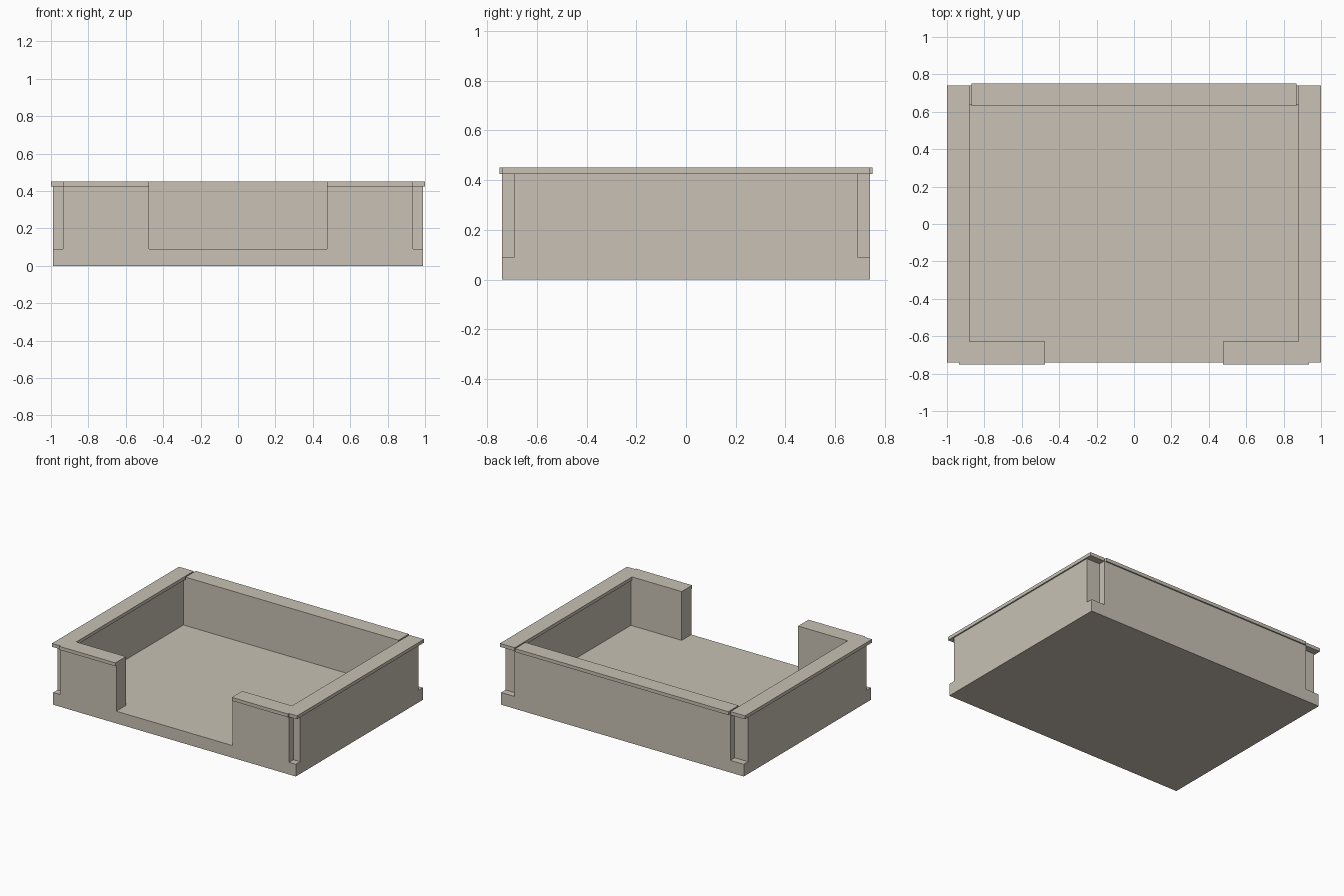
import bpy, bmesh

if "Cube" in bpy.data.objects:
    bpy.data.objects.remove(bpy.data.objects["Cube"])

stone = bpy.data.materials.new("warm_beige")
stone.diffuse_color = (0.58, 0.535, 0.46, 1)
stone.use_nodes = True
stone.node_tree.nodes["Principled BSDF"].inputs["Base Color"].default_value = stone.diffuse_color


def slab(name, outline, z0, z1):
    """Extrude a flat outline between two heights."""
    bm = bmesh.new()
    face = bm.faces.new([bm.verts.new((x, y, z0)) for x, y in outline])
    top = bmesh.ops.extrude_face_region(bm, geom=[face])["geom"]
    bmesh.ops.translate(bm, vec=(0, 0, z1 - z0),
                        verts=[v for v in top if isinstance(v, bmesh.types.BMVert)])
    bmesh.ops.recalc_face_normals(bm, faces=bm.faces)
    mesh = bpy.data.meshes.new(name)
    bm.to_mesh(mesh)
    bm.free()
    mesh.materials.append(stone)
    obj = bpy.data.objects.new(name, mesh)
    bpy.context.collection.objects.link(obj)
    return obj


def rect(x0, x1, y0, y1):
    return [(x0, y0), (x1, y0), (x1, y1), (x0, y1)]


def mirrored(points):
    return [(-x, y) for x, y in reversed(points)]


FLOOR, RIM, TOP = 0.09, 0.425, 0.45

# Floor slab
slab("floor_slab", rect(-0.99, 0.99, -0.74, 0.74), 0, FLOOR)

# U-shaped wall with open front and recessed corners
outer = [(0.475, -0.74), (0.935, -0.74), (0.935, -0.69), (0.99, -0.69),
         (0.99, 0.69), (0.88, 0.69), (0.88, 0.74)]
inner = [(0.89, 0.635), (0.89, -0.628), (0.475, -0.628)]
slab("walls", outer + mirrored(outer) + mirrored(inner) + inner, FLOOR, RIM)

# Overhanging side rims, each wrapping round to the front opening
side = [(1, 0.74), (0.88, 0.74), (0.88, -0.628), (0.475, -0.628),
        (0.475, -0.75), (0.935, -0.75), (0.935, -0.74), (1, -0.74)]
slab("right_rim", side, RIM, TOP)
slab("left_rim", mirrored(side), RIM, TOP)

# Back rim, split from the side rims by a narrow slit
slab("back_rim", rect(-0.87, 0.87, 0.63, 0.75), RIM, TOP)
